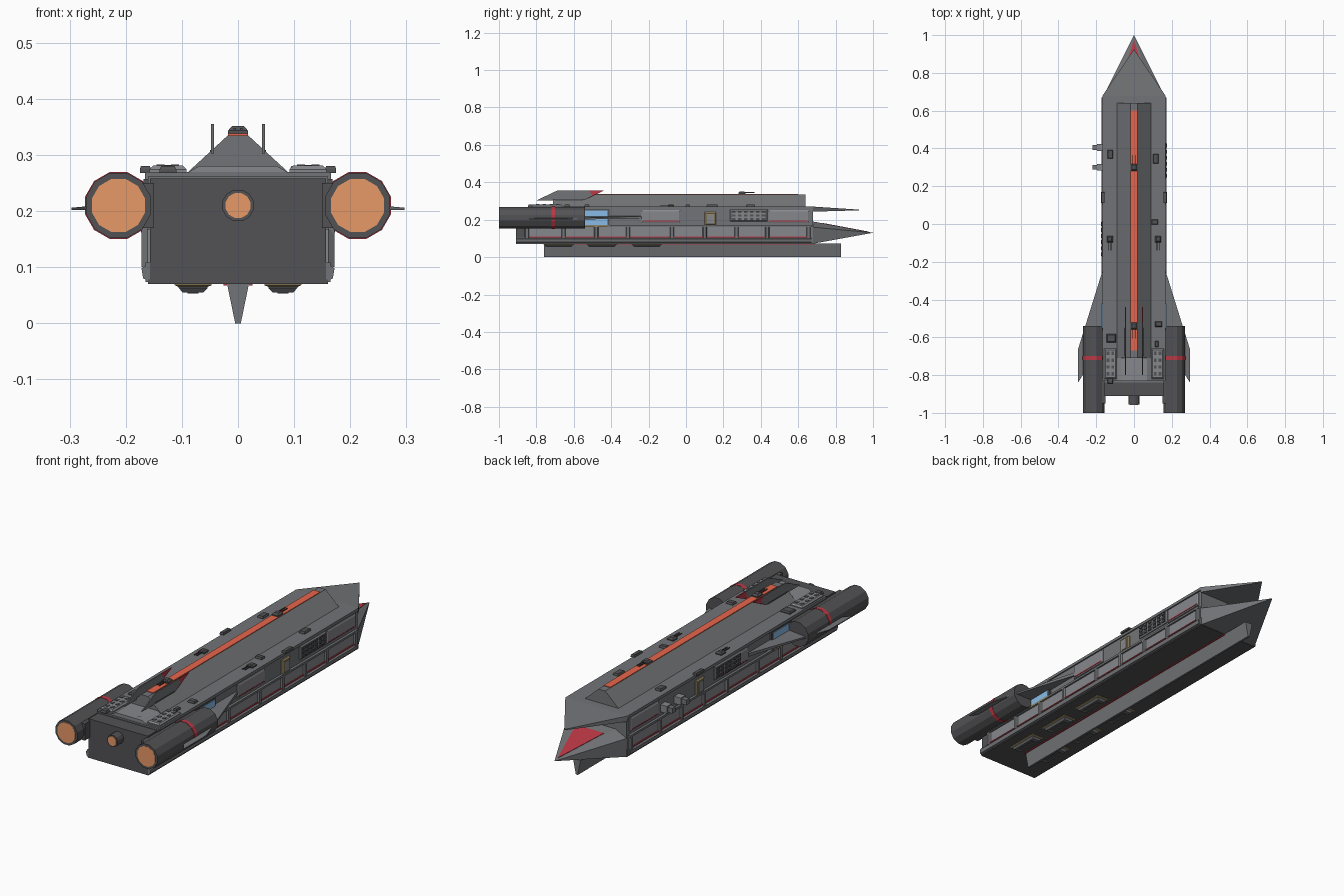
import bpy, bmesh, math
from mathutils import Vector

if "Cube" in bpy.data.objects:
    bpy.data.objects.remove(bpy.data.objects["Cube"])


def mat(name, c):
    m = bpy.data.materials.new(name)
    m.diffuse_color = (*c, 1)
    m.use_nodes = True
    m.node_tree.nodes["Principled BSDF"].inputs["Base Color"].default_value = m.diffuse_color
    return m


GREY = mat("hull_grey", (.17, .175, .185))
LIGHT = mat("panel_grey", (.24, .245, .26))
DARK = mat("dark_grey", (.085, .085, .09))
RED = mat("red", (.5, .04, .06))
ORANGE = mat("orange", (.8, .13, .07))
GLOW = mat("engine_glow", (.8, .32, .14))
BLUE = mat("blue", (.25, .5, .8))
TAN = mat("tan", (.35, .27, .13))


def hull(name, pts, m):
    """Convex solid around a few points."""
    bm = bmesh.new()
    for p in pts:
        bm.verts.new(p)
    bmesh.ops.convex_hull(bm, input=bm.verts[:])
    bmesh.ops.dissolve_limit(bm, angle_limit=.01, verts=bm.verts[:], edges=bm.edges[:])
    bmesh.ops.recalc_face_normals(bm, faces=bm.faces[:])
    me = bpy.data.meshes.new(name)
    bm.to_mesh(me)
    bm.free()
    me.materials.append(m)
    ob = bpy.data.objects.new(name, me)
    bpy.context.collection.objects.link(ob)
    return ob


def box(name, x, y, z, m=GREY):
    return hull(name, [(a, b, c) for a in x for b in y for c in z], m)


def prism(name, prof, axis, lo, hi, m=GREY):
    """Extrude a 2D profile along an axis (0=x, 1=y, 2=z)."""
    pts = []
    for t in (lo, hi):
        for p in prof:
            q = list(p)
            q.insert(axis, t)
            pts.append(q)
    return hull(name, pts, m)


def pad(name, c, size, h, n, m=GREY, taper=.8):
    """Raised plate with chamfered rim; n is the outward axis direction."""
    n = Vector(n)
    ax = [i for i in range(3) if abs(n[i]) < .5]
    pts = []
    for k, t in ((1, 0), (1, .5), (taper, 1)):
        for a in (-1, 1):
            for b in (-1, 1):
                p = Vector(c) + n * h * t
                inset = (1 - k) * min(size)
                p[ax[0]] += a * (size[0] - inset) / 2
                p[ax[1]] += b * (size[1] - inset) / 2
                pts.append(p)
    return hull(name, pts, m)


def tube(name, x, z, r, y0, y1, m, n=12, r2=None):
    r2 = r if r2 is None else r2
    return hull(name, [(x + q * math.cos(2 * math.pi * (i + .5) / n), y,
                        z + q * math.sin(2 * math.pi * (i + .5) / n))
                       for q, y in ((r, y0), (r2, y1)) for i in range(n)], m)


def turret(name, x, y, z, d, s=1):
    """Small gun mount with twin barrels pointing along d*y."""
    pad(name + "_base", (x, y, z), (.032 * s, .034 * s), .014 * s, (0, 0, 1), DARK, .6)
    for k in (-1, 1):
        a, b = y + d * .01, y + d * .06 * s
        box(name + "_barrel", (x + k * .006 - .002, x + k * .006 + .002), (a, b),
            (z + .007 * s, z + .011 * s), DARK)


# main hull, rear block and belly
box("main_hull", (-.16, .16), (-.84, .68), (.075, .262))
box("rear_block", (-.157, .157), (-.91, -.83), (.072, .258), DARK)
box("belly_plate", (-.16, .16), (-.91, .68), (.07, .078), DARK)
box("deck", (-.166, .166), (-.83, .68), (.256, .27))

# spine with glowing strip
prism("spine", [(-.092, .267), (.092, .267), (.018, .335), (-.018, .335)], 1, -.71, .64)
box("spine_strip", (-.018, .018), (-.67, .60), (.33, .338), ORANGE)
prism("spine_tail", [(-.092, .267), (.092, .267), (.07, .28), (-.07, .28)], 1, -.83, -.71, LIGHT)

# keel
prism("keel", [(-.02, .073), (.02, .073), (.005, 0), (-.005, 0)], 1, -.76, .83)
for s in (-1, 1):
    box("keel_red_line", (s * .02, s * .026), (-.76, .68), (.067, .072), RED)

# split nose: upper and lower prongs
hull("upper_prong", [(s * .166, .68, z) for s in (-1, 1) for z in (.243, .27)]
     + [(s * .06, .64, .27) for s in (-1, 1)] + [(0, .925, .25), (0, .925, .254)], GREY)
hull("lower_prong", [(s * .16, .68, z) for s in (-1, 1) for z in (.072, .16)]
     + [(s * .1, .68, .19) for s in (-1, 1)] + [(0, 1, .13)], GREY)


def top_z(y):
    return .19 + (y - .68) / .32 * (.13 - .19) + .001


hull("nose_red_patch", [(x, y, top_z(y) + dz) for dz in (-.002, .001)
     for x, y in ((-.075, .73), (.075, .73), (0, .975))], RED)

# rear centre nozzle
tube("centre_nozzle", 0, .21, .029, -.955, -.90, DARK)
tube("centre_nozzle_glow", 0, .21, .023, -.957, -.95, GLOW)

ribs = [-.85, -.655, -.48, -.31, -.075, .1, .27, .435, .655]
for s in (-1, 1):
    n = (s, 0, 0)

    def side(name, d0, d1, y, z, m=GREY):
        return box(name, (s * d0, s * d1), y, z, m)

    # lower armour band: rails, ribs and red trim
    side("lower_skirt", .155, .165, (-.91, .68), (.074, .108))
    side("band_panel", .155, .164, (-.86, .67), (.1, .168), LIGHT)
    side("upper_rail", .16, .172, (-.86, .67), (.162, .172))
    prism("lower_rail", [(s * .16, .076), (s * .169, .08), (s * .172, .098), (s * .16, .106)],
          1, -.91, .67)
    side("red_trim", .16, .168, (-.84, .65), (.106, .111), RED)
    for y in ribs:
        hull("armour_rib", [(s * .16, y + a, z) for a in (-.014, .014) for z in (.1, .168)]
             + [(s * .172, y + a, z) for a in (-.007, .007) for z in (.1, .166)], GREY)
    # upper side panels
    for y0, y1 in ((-.24, -.03), (.44, .66)):
        pad("side_panel", (s * .16, (y0 + y1) / 2, .218), (y1 - y0, .066), .007, n, LIGHT)
        side("panel_red_line", .16, .168, (y0 + .01, y1 - .01), (.19, .195), RED)
    # access door
    pad("door_frame", (s * .16, .13, .205), (.06, .07), .01, n, TAN)
    side("door", .16, .172, (.113, .147), (.178, .228), LIGHT)
    # window grid
    yc = .335 if s > 0 else -.08
    pad("window_grid", (s * .16, yc, .222), (.2, .064), .009, n, LIGHT)
    for i in range(6):
        for j in range(3):
            y, z = yc - .08 + i * .032, .203 + j * .019
            side("grid_window", .166, .174, (y - .01, y + .01), (z - .006, z + .006), DARK)
    # blue intake beside the engine
    side("intake_frame", .16, .168, (-.56, -.41), (.163, .257), DARK)
    for z0, z1 in ((.172, .208), (.214, .25)):
        side("intake_blue", .16, .171, (-.55, -.42), (z0, z1), BLUE)
    side("intake_trim", .16, .173, (-.55, -.42), (.162, .168), TAN)

    # swept wing passing through the engine
    hull("wing", [(s * .155, y, z) for y in (-.21, -.62) for z in (.203, .219)]
         + [(s * .297, y, z) for y in (-.665, -.84) for z in (.202, .206)], GREY)

    # engine nacelle
    tube("nacelle", s * .213, .21, .06, -1, -.54, DARK)
    tube("nacelle_red_ring", s * .213, .21, .0615, -.72, -.70, RED)
    tube("nacelle_glow", s * .213, .21, .049, -1.001, -.99, GLOW)
    box("nacelle_pylon", (s * .15, s * .18), (-.95, -.56), (.17, .25), DARK)

    # tail fins with red leading tips
    x0, x1 = s * .043, s * .048
    prism("tail_fin", [(-.80, .303), (-.55, .303), (-.50, .33), (-.52, .355), (-.69, .355)], 0, x0, x1)
    prism("tail_fin_tip", [(-.55, .303), (-.50, .33), (-.44, .355), (-.52, .355)], 0, x0, x1, RED)
    box("fin_foot", (s * .04, s * .05), (-.70, -.55), (.295, .309), DARK)

    # rear deck vents
    pad("deck_vent", (s * .125, -.74, .268), (.066, .16), .013, (0, 0, 1), LIGHT)
    for i in range(4):
        for j in (-1, 1):
            x, y = s * .125 + j * .013, -.685 - i * .036
            box("vent_hole", (x - .007, x + .007), (y - .009, y + .009), (.275, .283), DARK)
    turret("deck_turret", s * .128, -.08, .268, -1)

    # belly hatches
    for yc in (-.68, -.45, -.21):
        pad("belly_hatch_rim", (s * .08, yc, .071), (.066, .165), .006, (0, 0, -1), TAN)
        pad("belly_hatch", (s * .08, yc, .071), (.052, .15), .016, (0, 0, -1), GREY, .7)
        box("hatch_slot", (s * .08 - .01, s * .08 + .01), (yc - .05, yc + .05), (.053, .06), DARK)

# left side docking boxes
for y in (.3, .405):
    box("docking_box", (-.195, -.155), (y - .018, y + .018), (.19, .225), LIGHT)
    box("docking_box_end", (-.22, -.19), (y - .012, y + .012), (.195, .22), GREY)

# spine turrets and deck clutter
turret("spine_turret_aft", 0, -.54, .336, -1, 1.1)
turret("spine_turret_fore", 0, .3, .336, 1, 1.1)
for x, y, w, l in ((-.125, .37, .03, .045), (.115, .345, .028, .05), (.11, .01, .035, .025),
                   (.13, -.53, .035, .028), (-.12, -.605, .05, .045), (.12, -.635, .018, .03),
                   (-.125, -.83, .03, .03), (.04, -.805, .025, .012), (.165, .14, .02, .06),
                   (-.165, .14, .02, .06)):
    pad("deck_box", (x, y, .268), (w, l), .012, (0, 0, 1), DARK)
